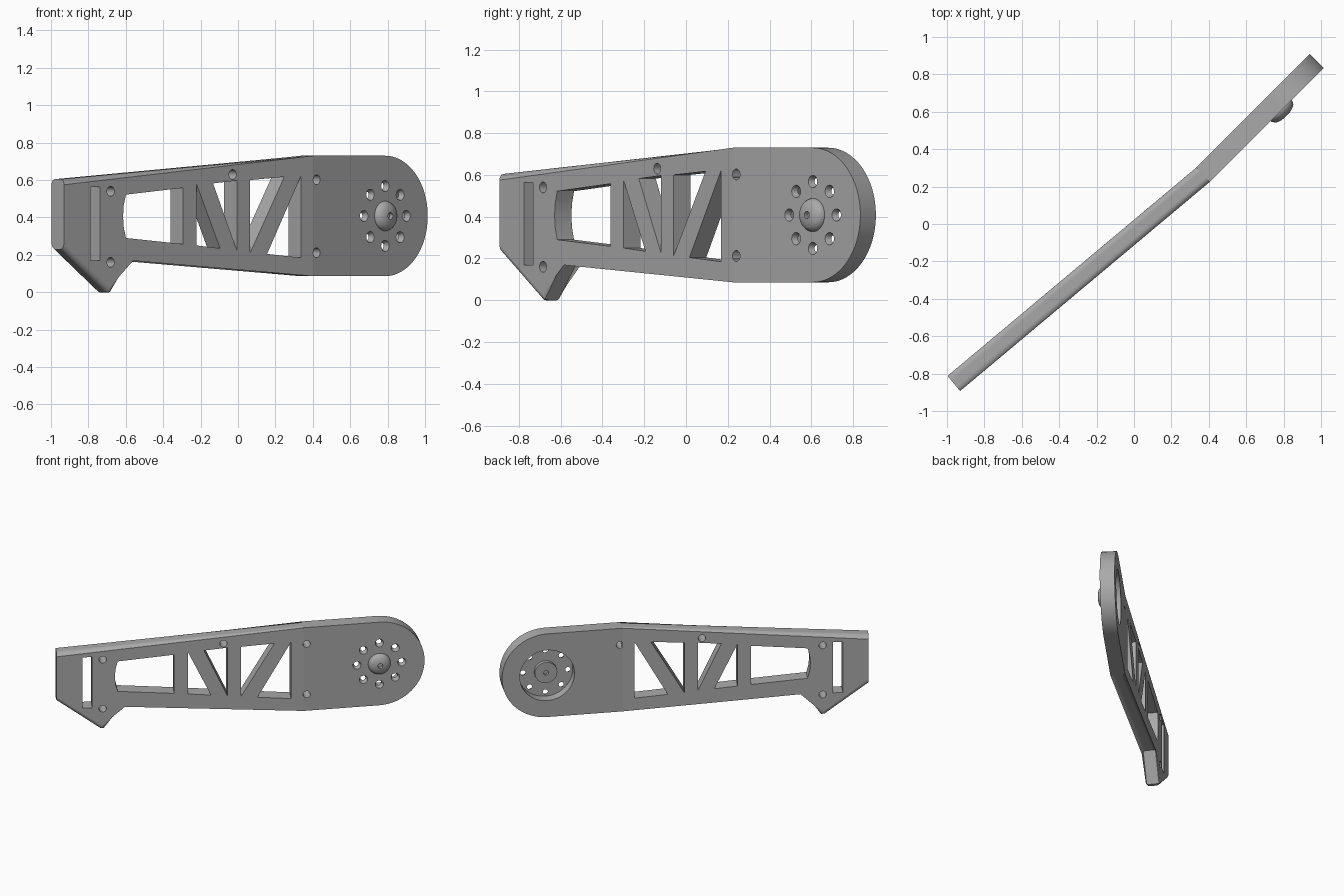
import bpy, bmesh, math
from mathutils import Matrix, Vector

cube = bpy.data.objects.get("Cube")
if cube:
    bpy.data.objects.remove(cube, do_unlink=True)

THICK = 0.105
PIVOT = Vector((0.405, 0.225, 0))          # front face at the fold line
LONG_ANGLE, CAP_ANGLE = math.radians(39.95), math.radians(45)
CAP_U, CAP_Z, CAP_R = 0.54, 0.408, 0.322   # centre of the round end

grey = bpy.data.materials.new("metal_grey")
grey.use_nodes = True
grey.diffuse_color = (0.4, 0.4, 0.4, 1)
grey.node_tree.nodes["Principled BSDF"].inputs["Base Color"].default_value = (0.4, 0.4, 0.4, 1)


def make_object(name, bm):
    bmesh.ops.recalc_face_normals(bm, faces=bm.faces)
    mesh = bpy.data.meshes.new(name)
    bm.to_mesh(mesh)
    bm.free()
    mesh.materials.append(grey)
    obj = bpy.data.objects.new(name, mesh)
    bpy.context.collection.objects.link(obj)
    return obj


def circle(u, z, r, n=32):
    return [(u + r * math.cos(2 * math.pi * i / n), z + r * math.sin(2 * math.pi * i / n)) for i in range(n)]


def add_prism(bm, front, back, y0, y1):
    """Closed solid between two matching (u, z) outlines at depths y0 and y1."""
    a = [bm.verts.new((u, y0, z)) for u, z in front]
    b = [bm.verts.new((u, y1, z)) for u, z in back]
    bm.faces.new(a)
    bm.faces.new(b[::-1])
    for i in range(len(a)):
        j = (i + 1) % len(a)
        bm.faces.new((a[j], a[i], b[i], b[j]))


def cut(target, bm):
    cutter = make_object("cutter", bm)
    cutter.hide_render = True
    mod = target.modifiers.new("cut", 'BOOLEAN')
    mod.operation, mod.solver, mod.object = 'DIFFERENCE', 'EXACT', cutter
    mesh = bpy.data.meshes.new_from_object(target.evaluated_get(bpy.context.evaluated_depsgraph_get()))
    target.modifiers.clear()
    target.data = mesh
    bpy.data.objects.remove(cutter, do_unlink=True)


def fold(obj):
    """Split at the fold line, set sharp edges, then swing each side to its angle."""
    bm = bmesh.new()
    bm.from_mesh(obj.data)
    bmesh.ops.bisect_plane(bm, geom=bm.verts[:] + bm.edges[:] + bm.faces[:], dist=1e-5,
                           plane_co=(0, 0, 0), plane_no=(1, 0, 0))
    for f in bm.faces:
        f.smooth = True
    for e in bm.edges:
        on_fold = all(abs(v.co.x) < 1e-4 for v in e.verts)
        e.smooth = e.calc_face_angle(3) < math.radians(32) and not on_fold
    for v in bm.verts:
        u = v.co.x
        angle = (LONG_ANGLE + CAP_ANGLE) / 2 if abs(u) < 1e-4 else LONG_ANGLE if u < 0 else CAP_ANGLE
        v.co = PIVOT + Matrix.Rotation(angle, 3, 'Z') @ v.co
    bm.to_mesh(obj.data)
    bm.free()
    mod = obj.modifiers.new("even_normals", 'WEIGHTED_NORMAL')
    mod.keep_sharp = True


# Plate outline with foot and round end
outline = [(0, 0.73), (-1.741, 0.605), (-1.741, 0.23), (-1.43, 0), (-1.405, 0), (-1.275, 0.2), (0, 0.086)]
for i in range(33):
    t = math.pi * (i / 32 - 0.5)
    outline.append((CAP_U + CAP_R * math.cos(t), CAP_Z + CAP_R * math.sin(t)))

# Plate with rounded long edges, square at the narrow end
bm = bmesh.new()
add_prism(bm, outline, outline, 0, THICK)
rim = [e for e in bm.edges if abs(e.verts[0].co.y - e.verts[1].co.y) < 1e-5
       and any(v.co.x > -1.74 for v in e.verts)]
bmesh.ops.bevel(bm, geom=rim, offset=0.03, segments=6, profile=0.5, affect='EDGES', clamp_overlap=False)
plate = make_object("arm_plate", bm)

# Slot, truss windows and bolt holes
windows = [
    [(-1.558, 0.17), (-1.49, 0.17), (-1.49, 0.563), (-1.558, 0.563)],
    [(-1.31, 0.29), (-0.912, 0.258), (-0.912, 0.558), (-1.31, 0.522),
     (-1.325, 0.465), (-1.33, 0.406), (-1.325, 0.347)],
    [(-0.816, 0.25), (-0.653, 0.235), (-0.816, 0.575)],
    [(-0.702, 0.582), (-0.537, 0.226), (-0.537, 0.597)],
    [(-0.443, 0.212), (-0.205, 0.617), (-0.443, 0.6)],
    [(-0.325, 0.205), (-0.089, 0.185), (-0.089, 0.622)],
]
bolts = [(-1.416, 0.54), (-1.416, 0.16), (-0.565, 0.63), (0.022, 0.602), (0.022, 0.212)]
bm = bmesh.new()
for shape in windows + [circle(u, z, 0.026, 24) for u, z in bolts]:
    add_prism(bm, shape, shape, -0.05, THICK + 0.05)
cut(plate, bm)

# Round recess in the back of the wide end
bm = bmesh.new()
recess = circle(CAP_U, CAP_Z, 0.195, 64)
add_prism(bm, recess, recess, 0.03, THICK + 0.05)
cut(plate, bm)

# Ring of countersunk holes
bm = bmesh.new()
for u, z in circle(CAP_U, CAP_Z, 0.16, 8):
    add_prism(bm, circle(u, z, 0.034, 20), circle(u, z, 0.01, 20), -0.01, 0.05)
cut(plate, bm)
fold(plate)

# Domed hub, turned around the centre of the round end
profile = [(0, -0.015), (0.018, -0.015), (0.018, -0.04), (0.035, -0.038), (0.055, -0.032), (0.07, -0.022),
           (0.078, -0.008), (0.08, 0), (0.08, 0.06), (0.018, 0.06), (0.018, 0.04), (0, 0.04)]
bm = bmesh.new()
verts = [bm.verts.new((CAP_U + r, y, CAP_Z)) for r, y in profile]
edges = [bm.edges.new(pair) for pair in zip(verts, verts[1:])]
bmesh.ops.spin(bm, geom=verts + edges, cent=(CAP_U, 0, CAP_Z), axis=(0, 1, 0),
               angle=2 * math.pi, steps=40, use_merge=True)
bmesh.ops.remove_doubles(bm, verts=bm.verts, dist=1e-5)
hub = make_object("hub", bm)
fold(hub)
